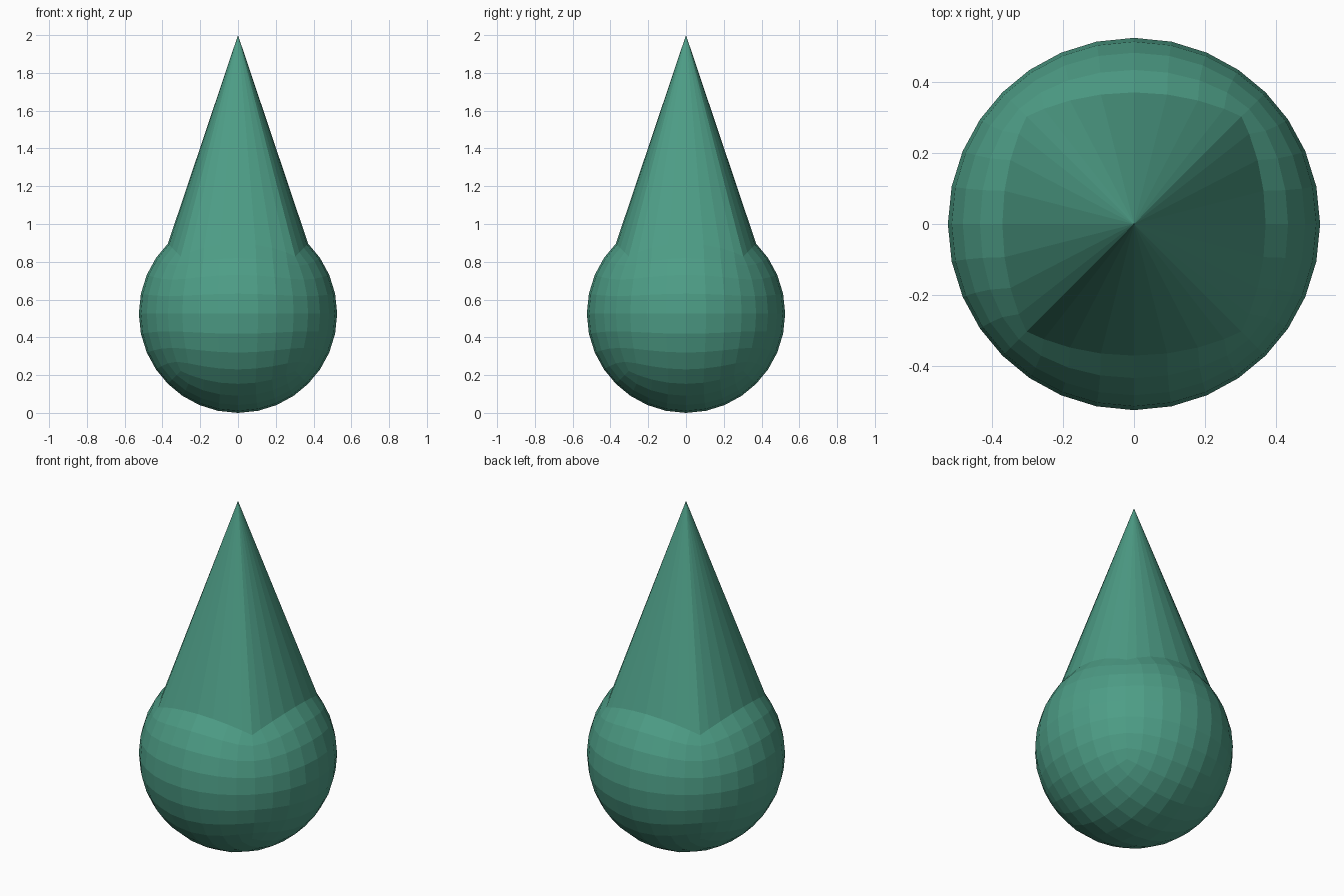
import bpy, bmesh
from mathutils import Vector

if "Cube" in bpy.data.objects:
    bpy.data.objects.remove(bpy.data.objects["Cube"])

R = 0.525

# Rounded cube, subdivided to a quad ball
bpy.ops.mesh.primitive_cube_add(size=2)
drop = bpy.context.object
drop.name = "teardrop"
drop.data.name = "teardrop"
sub = drop.modifiers.new("round", 'SUBSURF')
sub.levels = 3
bpy.ops.object.modifier_apply(modifier=sub.name)

bm = bmesh.new()
bm.from_mesh(drop.data)
for v in bm.verts:
    v.co = v.co.normalized() * R

# Open the top patch of the ball
top = [v for v in bm.verts if v.co.z > max(abs(v.co.x), abs(v.co.y)) + 0.005]
bmesh.ops.delete(bm, geom=top, context='VERTS')
# Keep the corner faces from leaving loose wire
corner = [f for f in bm.faces
          if all(v.co.z > max(abs(v.co.x), abs(v.co.y)) - 0.005 for v in f.verts)]
bmesh.ops.delete(bm, geom=corner, context='FACES')

# Draw the open rim up to a point
rim = [e for e in bm.edges if e.is_boundary]
tip = bm.verts.new(Vector((0, 0, 2 - R)))
for e in rim:
    bm.faces.new((e.verts[0], e.verts[1], tip))
bmesh.ops.recalc_face_normals(bm, faces=bm.faces[:])
bmesh.ops.translate(bm, verts=bm.verts[:], vec=(0, 0, R))
bm.to_mesh(drop.data)
bm.free()
for p in drop.data.polygons:
    p.use_smooth = False

# Green material
mat = bpy.data.materials.new("green")
mat.diffuse_color = (0.075, 0.34, 0.24, 1)
mat.use_nodes = True
mat.node_tree.nodes["Principled BSDF"].inputs["Base Color"].default_value = mat.diffuse_color
drop.data.materials.append(mat)
